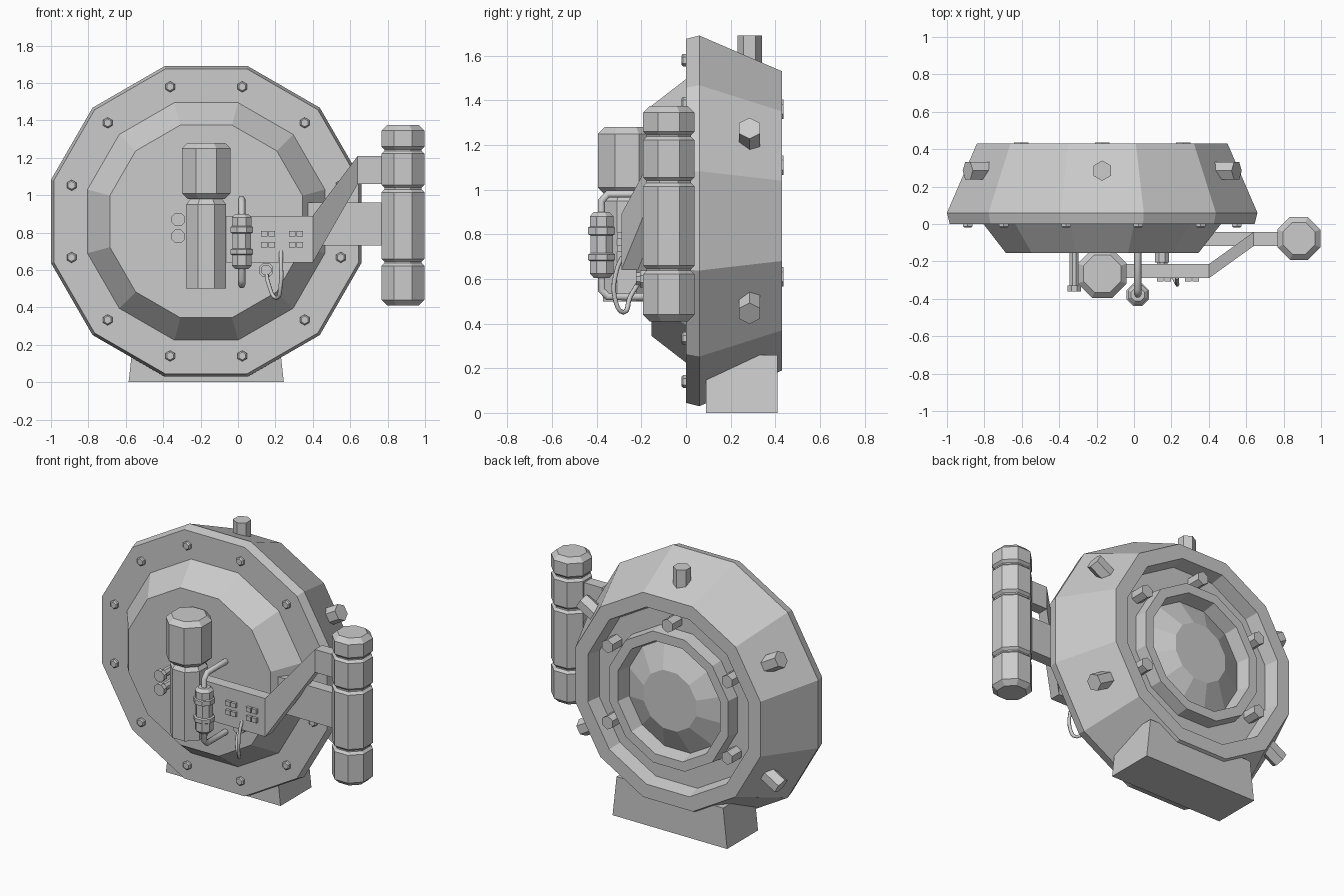
import bpy, bmesh, math
from mathutils import Vector, Matrix

cube = bpy.data.objects.get("Cube")
if cube:
    bpy.data.objects.remove(cube, do_unlink=True)

grey = bpy.data.materials.new("plain_grey")
grey.use_nodes = True
grey.diffuse_color = (0.6, 0.6, 0.6, 1)
grey.node_tree.nodes["Principled BSDF"].inputs["Base Color"].default_value = (0.6, 0.6, 0.6, 1)

CX, CZ = -0.17, 0.86      # centre of the round hull
FRONT, UP = (0, -1, 0), (0, 0, 1)


def finish(name, bm):
    bmesh.ops.recalc_face_normals(bm, faces=bm.faces)
    mesh = bpy.data.meshes.new(name)
    bm.to_mesh(mesh)
    bm.free()
    mesh.materials.append(grey)
    obj = bpy.data.objects.new(name, mesh)
    bpy.context.collection.objects.link(obj)
    return obj


def lathe(name, profile, sides, loc, axis=UP):
    """Facetted turned part; profile holds (flat radius, height along axis)."""
    bm = bmesh.new()
    turn = Vector(axis).to_track_quat('Z', 'Y').to_matrix().to_4x4()
    place = Matrix.Translation(loc) @ turn
    rings = []
    for r, h in profile:
        r /= math.cos(math.pi / sides)
        angles = [(i + 0.5) * math.tau / sides for i in range(sides)]
        rings.append([bm.verts.new(place @ Vector((r * math.cos(a), r * math.sin(a), h)))
                      for a in angles])
    for low, high in zip(rings, rings[1:]):
        for i in range(sides):
            j = (i + 1) % sides
            bm.faces.new((low[i], low[j], high[j], high[i]))
    bm.faces.new(rings[0])
    bm.faces.new(rings[-1])
    return finish(name, bm)


def strip(name, stations):
    """Bar through rectangular stations (x, y middle, half depth, z low, z high)."""
    bm = bmesh.new()
    loops = [[bm.verts.new(p) for p in ((x, y - d, lo), (x, y + d, lo), (x, y + d, hi), (x, y - d, hi))]
             for x, y, d, lo, hi in stations]
    for a, b in zip(loops, loops[1:]):
        for i in range(4):
            j = (i + 1) % 4
            bm.faces.new((a[i], a[j], b[j], b[i]))
    bm.faces.new(loops[0])
    bm.faces.new(loops[-1])
    return finish(name, bm)


def pipe(name, points, radius, smooth=False):
    curve = bpy.data.curves.new(name, 'CURVE')
    curve.dimensions = '3D'
    curve.bevel_depth = radius
    curve.bevel_resolution = 1
    curve.resolution_u = 4
    curve.use_fill_caps = True
    if smooth:
        line = curve.splines.new('BEZIER')
        line.bezier_points.add(len(points) - 1)
        for bp, p in zip(line.bezier_points, points):
            bp.co = p
            bp.handle_left_type = bp.handle_right_type = 'AUTO'
    else:
        line = curve.splines.new('POLY')
        line.points.add(len(points) - 1)
        for pt, p in zip(line.points, points):
            pt.co = (*p, 1)
    curve.materials.append(grey)
    obj = bpy.data.objects.new(name, curve)
    bpy.context.collection.objects.link(obj)


def around(degrees, radius, y):
    a = math.radians(degrees)
    return Vector((CX + radius * math.cos(a), y, CZ + radius * math.sin(a)))


# Hull: front boss, rim, tapered side, recessed back with a raised ring and a lens
lathe("hull", [(0.515, -0.155), (0.635, 0), (0.815, 0), (0.83, 0.06), (0.67, 0.43),
               (0.58, 0.43), (0.56, 0.34), (0.44, 0.34), (0.43, 0.42), (0.37, 0.42),
               (0.35, 0.33), (0.19, 0.41)], 12, (CX, 0, CZ), (0, 1, 0))

# Rim bolts
for i in range(12):
    lathe(f"rim_bolt_{i}", [(0.025, -0.01), (0.025, 0.013), (0.018, 0.02)], 6,
          around(15 + 30 * i, 0.745, 0), FRONT)

# Back bolts in the recess
for a in (30, 90, 150, 210, 330):
    lathe(f"back_bolt_{a}", [(0.038, 0), (0.038, 0.107)], 6, around(a, 0.5, 0.33), (0, 1, 0))

# Pegs sticking out of the tapered side
for a in (-30, 30, 90, 150, 210):
    out = around(a, 1, 0) - around(a, 0, 0)
    lathe(f"side_peg_{a}", [(0.047, 0), (0.047, 0.23)], 6, around(a, 0.6, 0.285), out)

# Foot, slightly wider at the ground
foot = strip("foot", [(CX - 0.415, 0.25, 0.16, 0, 0.26), (CX + 0.415, 0.25, 0.16, 0, 0.26)])
for v in foot.data.vertices:
    if v.co.z > 0.1:
        v.co.x = CX + (v.co.x - CX) * 0.93

# Hinge column on the front
lathe("hinge_column", [(0.107, 0.5), (0.107, 0.95), (0.085, 0.98), (0.1, 0.98), (0.13, 1.01),
                       (0.13, 1.25), (0.1, 1.28)], 8, (CX, -0.265, 0))

# Outer column, four chamfered segments
column = []
for lo, hi in ((0.41, 0.637), (0.645, 1.03), (1.04, 1.237), (1.245, 1.375)):
    c = 0.03 if lo < 0.5 else 0.015
    d = 0.03 if hi > 1.3 else 0.015
    column += [(0.115 - c, lo), (0.115, lo + c), (0.115, hi - d), (0.115 - d, hi)]
lathe("outer_column", column, 8, (0.882, -0.077, 0))

# Arms joining hinge and outer column
strip("swing_arm", [(-0.08, -0.2525, 0.0375, 0.64, 0.89), (0.4, -0.2525, 0.0375, 0.64, 0.89),
                    (0.64, -0.08, 0.0375, 1.06, 1.21), (0.8, -0.08, 0.0375, 1.06, 1.21)])
strip("lower_arm", [(0.36, -0.08, 0.038, 0.73, 0.96), (0.8, -0.08, 0.038, 0.73, 0.96)])

# Small raised buttons on the arm
for x in (0.14, 0.18, 0.29, 0.33):
    for z in (0.735, 0.793):
        strip("arm_button", [(x - 0.017, -0.295, 0.013, z - 0.015, z + 0.015),
                             (x + 0.017, -0.295, 0.013, z - 0.015, z + 0.015)])

# Handle rail with its grip
pipe("handle_rail", [(0.02, -0.14, 0.98), (0.02, -0.35, 0.98), (0.02, -0.378, 0.95),
                     (0.02, -0.378, 0.55), (0.02, -0.35, 0.52), (0.02, -0.14, 0.52)], 0.019)
lathe("handle_grip", [(0.035, 0.605), (0.053, 0.625), (0.053, 0.68), (0.06, 0.685), (0.06, 0.71),
                      (0.05, 0.715), (0.05, 0.795), (0.06, 0.8), (0.06, 0.83), (0.053, 0.835),
                      (0.053, 0.88), (0.035, 0.9)], 8, (0.02, -0.378, 0))

# Two knobs beside the hinge
for z in (0.78, 0.87):
    lathe("knob", [(0.024, 0), (0.024, 0.185), (0.036, 0.185), (0.036, 0.215)], 8,
          (-0.32, -0.145, z), FRONT)

# Cable with its socket
lathe("cable_socket", [(0.038, 0), (0.038, 0.06), (0.028, 0.06), (0.028, 0.08)], 8,
      (0.15, -0.145, 0.6), FRONT)
pipe("cable", [(0.15, -0.2, 0.6), (0.165, -0.25, 0.52), (0.205, -0.28, 0.45),
               (0.228, -0.32, 0.52), (0.23, -0.31, 0.64), (0.23, -0.285, 0.7)], 0.011, True)
